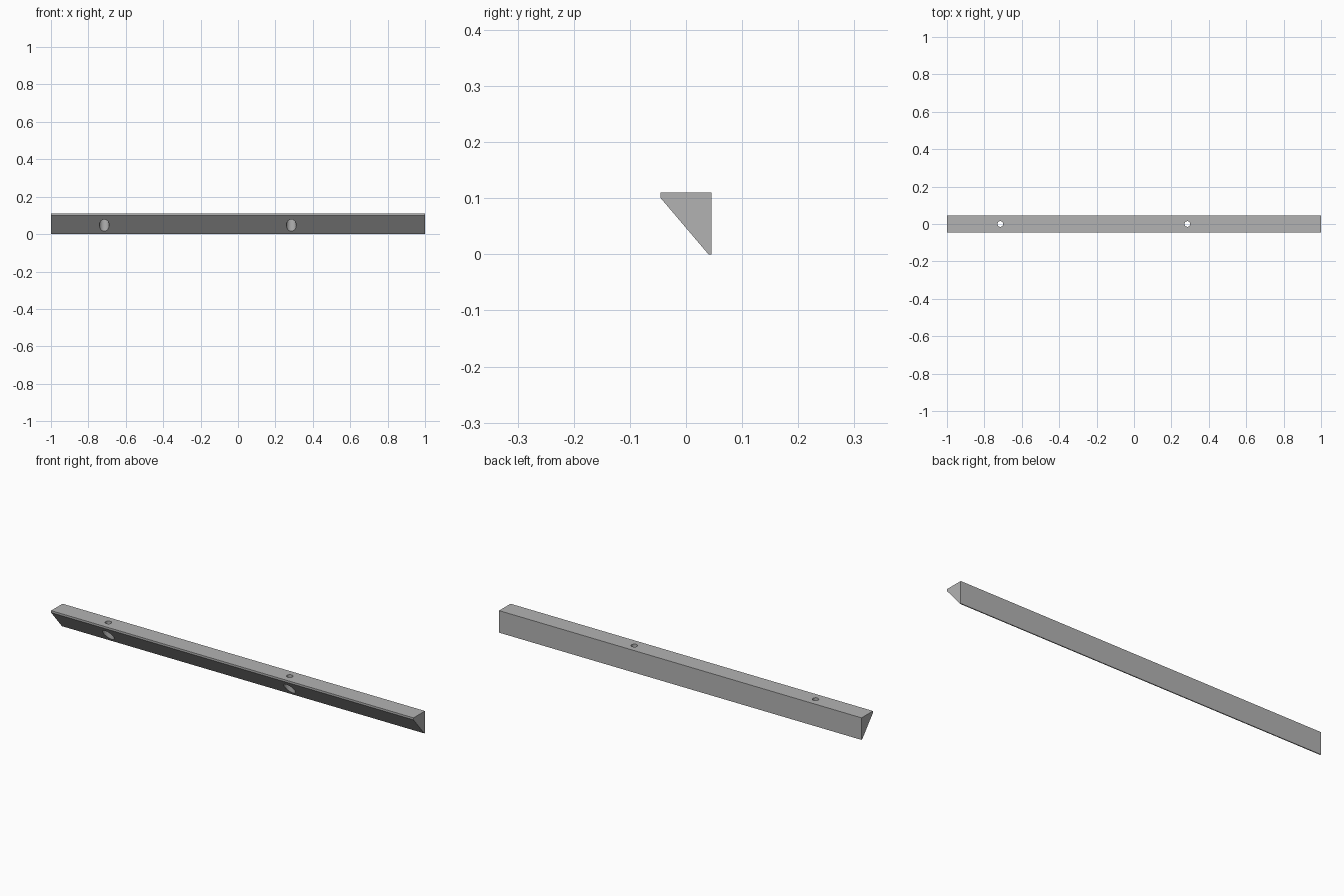
import bpy
import bmesh

cube = bpy.data.objects.get("Cube")
if cube:
    bpy.data.objects.remove(cube, do_unlink=True)

grey = bpy.data.materials.new("light_grey")
grey.use_nodes = True
colour = (0.45, 0.45, 0.45, 1)
grey.diffuse_color = colour
grey.node_tree.nodes["Principled BSDF"].inputs["Base Color"].default_value = colour


def add_object(name, bm):
    bmesh.ops.recalc_face_normals(bm, faces=bm.faces)
    mesh = bpy.data.meshes.new(name)
    bm.to_mesh(mesh)
    bm.free()
    mesh.materials.append(grey)
    obj = bpy.data.objects.new(name, mesh)
    bpy.context.collection.objects.link(obj)
    return obj


# Triangular rail: blunt-edged profile extruded along x
profile = [(-0.045, 0.11), (0.045, 0.11), (0.045, 0), (0.04, 0), (-0.045, 0.1)]
bm = bmesh.new()
face = bm.faces.new([bm.verts.new((-1, y, z)) for y, z in profile])
ext = bmesh.ops.extrude_face_region(bm, geom=[face])
bmesh.ops.translate(bm, vec=(2, 0, 0),
                    verts=[v for v in ext["geom"] if isinstance(v, bmesh.types.BMVert)])
rail = add_object("rail", bm)


def drill(name, x, radius, bottom, top):
    """Cut a vertical round hole in the rail."""
    bm = bmesh.new()
    bmesh.ops.create_cone(bm, cap_ends=True, segments=32, radius1=radius,
                          radius2=radius, depth=top - bottom)
    bmesh.ops.translate(bm, vec=(x, 0, (bottom + top) / 2), verts=bm.verts)
    cutter = add_object(name, bm)
    mod = rail.modifiers.new(name, "BOOLEAN")
    mod.operation = "DIFFERENCE"
    mod.solver = "EXACT"
    mod.object = cutter
    bpy.context.view_layer.objects.active = rail
    bpy.ops.object.modifier_apply(modifier=name)
    bpy.data.objects.remove(cutter, do_unlink=True)


# Screw holes: wide counterbore from below, narrow hole through the top
for x in (-0.715, 0.285):
    drill("counterbore_cutter", x, 0.0265, -0.05, 0.09)
    drill("screw_hole_cutter", x, 0.015, 0.05, 0.2)

bpy.ops.object.select_all(action="DESELECT")
rail.select_set(True)
bpy.context.view_layer.objects.active = rail
bpy.ops.object.shade_smooth_by_angle()
